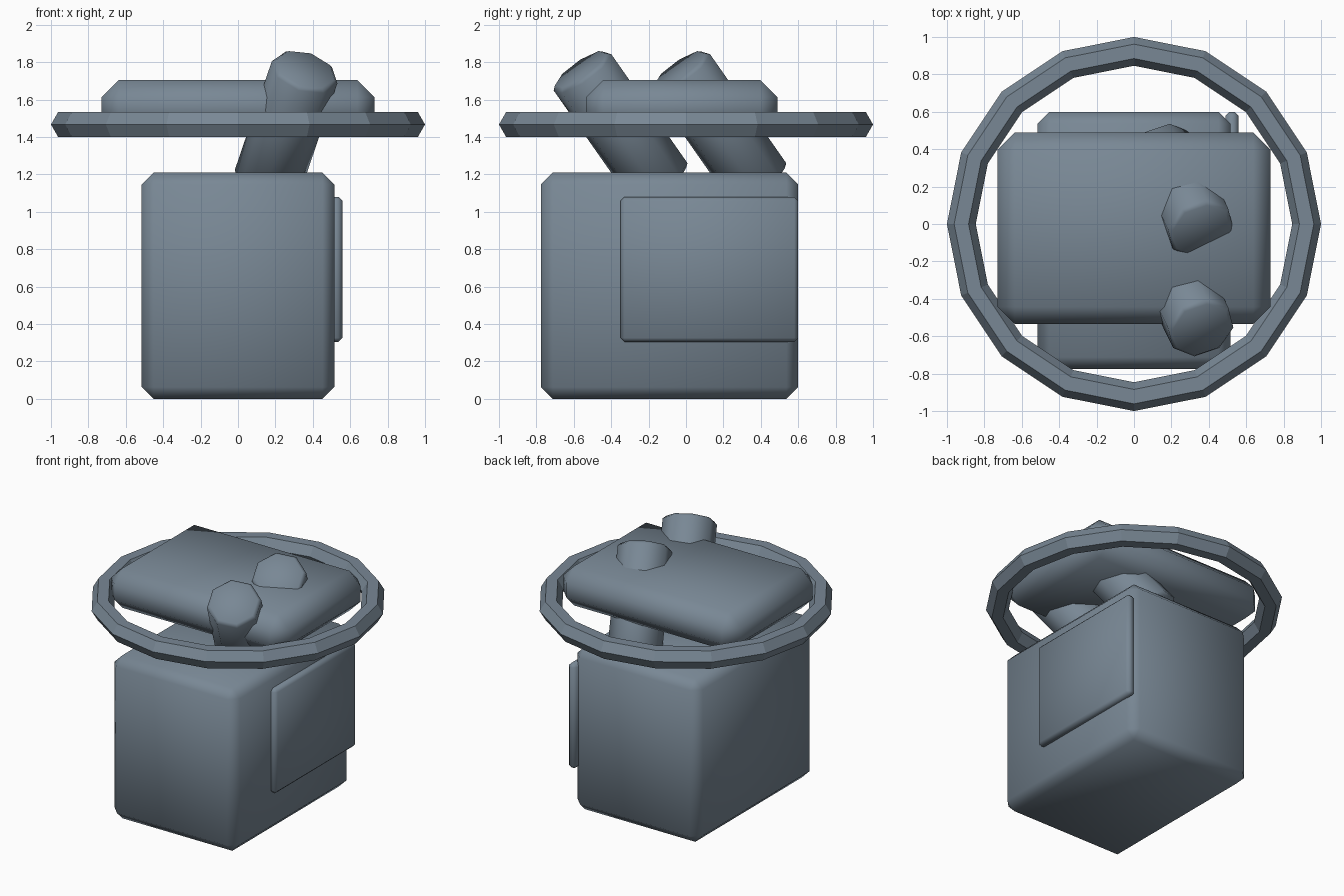
import bpy
import math

if "Cube" in bpy.data.objects:
    bpy.data.objects.remove(bpy.data.objects["Cube"])

# Single slate-grey paint
paint = bpy.data.materials.new("slate_grey")
paint.diffuse_color = (0.19, 0.245, 0.30, 1)
paint.use_nodes = True
paint.node_tree.nodes["Principled BSDF"].inputs["Base Color"].default_value = paint.diffuse_color


def finish(obj, name, bevel=0.0):
    """Name, paint, chamfer and shade a part."""
    obj.name = name
    obj.data.materials.append(paint)
    if bevel:
        mod = obj.modifiers.new("chamfer", 'BEVEL')
        mod.width = bevel
        mod.segments = 1
        mod.limit_method = 'ANGLE'
        mod.angle_limit = math.radians(50)
        bpy.ops.object.modifier_apply(modifier=mod.name)
    bpy.ops.object.shade_smooth_by_angle(angle=math.radians(50))
    return obj


def box(name, lo, hi, bevel):
    """Chamfered box between two corners."""
    centre = [(a + b) / 2 for a, b in zip(lo, hi)]
    bpy.ops.mesh.primitive_cube_add(size=1, location=centre)
    obj = bpy.context.object
    obj.scale = [b - a for a, b in zip(lo, hi)]
    bpy.ops.object.transform_apply(location=False, rotation=False, scale=True)
    return finish(obj, name, bevel)


# Main block, raised side panel and the slab floating above
box("body", (-0.515, -0.775, 0), (0.515, 0.60, 1.21), 0.063)
box("side_panel", (0.49, -0.35, 0.305), (0.558, 0.60, 1.08), 0.021)
box("top_slab", (-0.73, -0.535, 1.41), (0.73, 0.49, 1.705), 0.092)

# Faceted ring around the slab
bpy.ops.mesh.primitive_torus_add(
    major_segments=16, minor_segments=6, major_radius=0.923,
    minor_radius=0.077, location=(0, 0, 1.467))
ring = bpy.context.object
finish(ring, "ring")
for poly in ring.data.polygons:
    poly.use_smooth = False

# Two tilted eight-sided posts piercing the slab
for name, y in (("front_post", -0.35), ("back_post", 0.178)):
    bpy.ops.mesh.primitive_cylinder_add(
        vertices=8, radius=0.185, depth=0.777, location=(0.257, y, 1.455),
        rotation=(math.radians(33.5), math.radians(18.8), 0))
    finish(bpy.context.object, name, 0.02)
